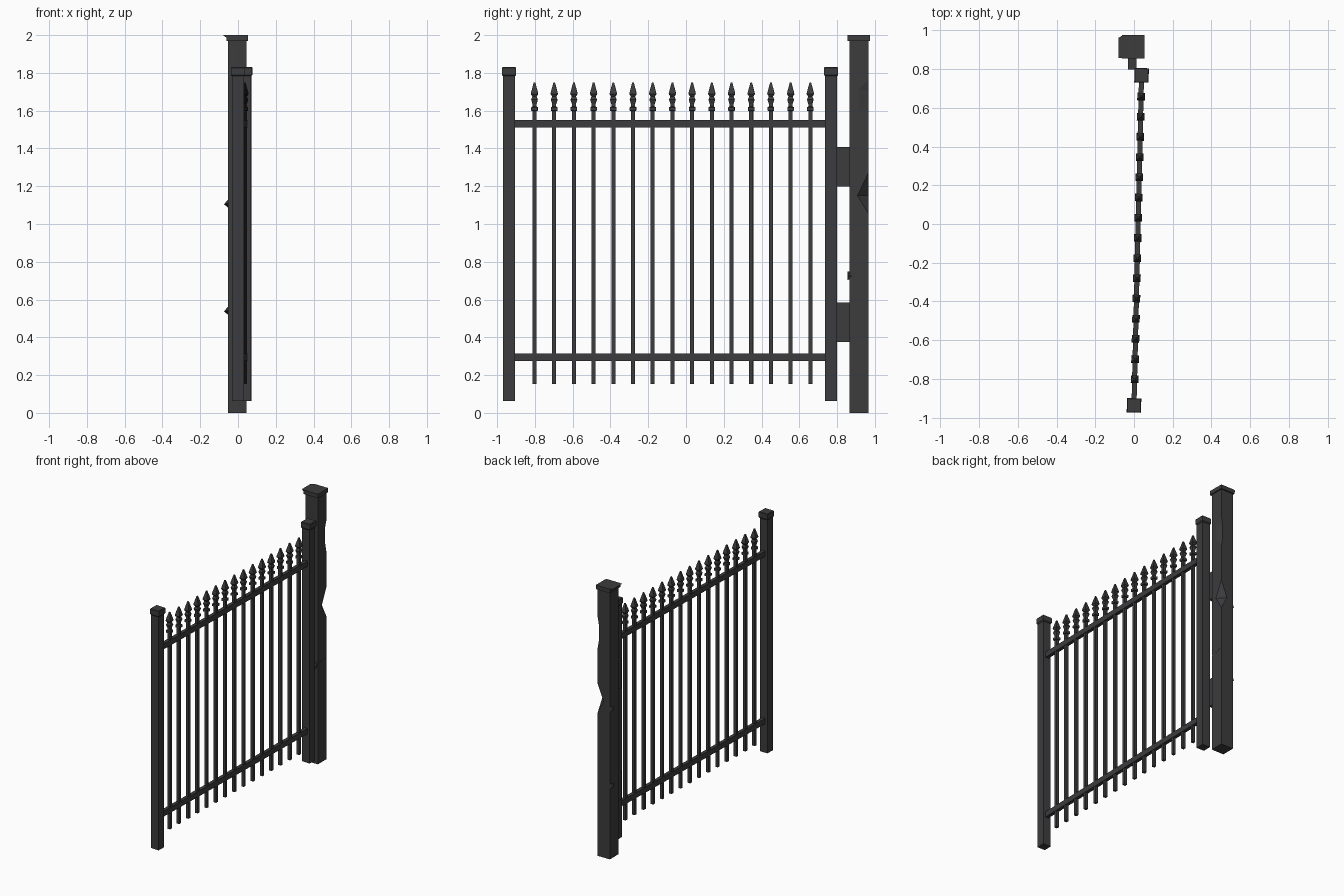
import bpy, bmesh, math
from mathutils import Vector, Matrix

if "Cube" in bpy.data.objects:
    bpy.data.objects.remove(bpy.data.objects["Cube"])

iron = bpy.data.materials.new("dark_iron")
iron.diffuse_color = (0.045, 0.045, 0.048, 1)
iron.use_nodes = True
iron.node_tree.nodes["Principled BSDF"].inputs["Base Color"].default_value = iron.diffuse_color

A = Vector((0.0, -0.937))      # free end of the gate
B = Vector((0.039, 0.768))     # hinge end of the gate
ANGLE = math.atan2(-(B.x - A.x), B.y - A.y)


def finish(name, bm, loc=(0, 0, 0), rot=0.0):
    bmesh.ops.recalc_face_normals(bm, faces=bm.faces)
    mesh = bpy.data.meshes.new(name)
    bm.to_mesh(mesh)
    bm.free()
    ob = bpy.data.objects.new(name, mesh)
    ob.location = loc
    ob.rotation_euler.z = rot
    mesh.materials.append(iron)
    bpy.context.collection.objects.link(ob)
    return ob


def box(name, lo, hi, loc=(0, 0, 0), rot=0.0):
    lo, hi = Vector(lo), Vector(hi)
    bm = bmesh.new()
    bmesh.ops.create_cube(bm, size=1, matrix=Matrix.Translation((lo + hi) / 2)
                          @ Matrix.Diagonal((*(hi - lo), 1)))
    return finish(name, bm, loc, rot)


def square_lathe(name, profile, loc, rot=0.0):
    """Stack of square sections given as (half width, z)."""
    bm = bmesh.new()
    rings = [[bm.verts.new((sx * r, sy * r, z))
              for sx, sy in ((1, 1), (-1, 1), (-1, -1), (1, -1))] for r, z in profile]
    for a, b in zip(rings, rings[1:]):
        for i in range(4):
            j = (i + 1) % 4
            bm.faces.new((a[i], a[j], b[j], b[i]))
    bm.faces.new(rings[0])
    bm.faces.new(rings[-1])
    return finish(name, bm, loc, rot)


def hull(name, points):
    bm = bmesh.new()
    for p in points:
        bm.verts.new(p)
    bmesh.ops.convex_hull(bm, input=bm.verts)
    return finish(name, bm)


# gate end posts with caps
for tag, p in (("free", A), ("hinge", B)):
    square_lathe("gate_post_" + tag, [(0.0315, 0.062), (0.0315, 1.79)], (p.x, p.y, 0), ANGLE)
    square_lathe("gate_cap_" + tag, [(0.0315, 1.783), (0.037, 1.79), (0.037, 1.826), (0.034, 1.83)],
                 (p.x, p.y, 0), ANGLE)

# two rails
length = (B - A).length
for tag, z in (("lower", 0.295), ("upper", 1.53)):
    box("rail_" + tag, (-0.013, 0.02, z - 0.02), (0.013, length - 0.02, z + 0.02),
        (A.x, A.y, 0), ANGLE)

# pickets with spear finials
picket = [(0.0105, 0.152), (0.0105, 1.597), (0.017, 1.6), (0.017, 1.618), (0.0105, 1.622),
          (0.0105, 1.635), (0.0175, 1.658), (0.011, 1.675), (0.0195, 1.688),
          (0.0165, 1.702), (0.004, 1.75)]
for i in range(15):
    y = -0.802 + i * 0.1043
    t = (y - A.y) / (B.y - A.y)
    square_lathe(f"picket_{i + 1}", picket, (A.x + t * (B.x - A.x), y, 0), ANGLE)

# hinge blocks
for tag, z in (("lower", 0.375), ("upper", 1.198)):
    box("hinge_" + tag, (-0.031, 0.797, z), (0.012, 0.87, z + 0.21))

# main support post
X0, X1, Y0, Y1 = -0.054, 0.046, 0.866, 0.965
post = box("main_post", (X0, Y0, 0), (X1, Y1, 1.975))

# broken notches along the post edge
cutters = [
    hull("notch_middle", [(X1 + .05, Y1 + .05, 1.29), (X1 + .05, Y1 + .05, 1.03), (X1 + .001, Y1 - .058, 1.15),
                          (X1 - .05, Y1 + .001, 1.15), (X1 - .028, Y1 - .022, 1.15),
                          (X1, Y1, 1.27), (X1, Y1, 1.055)]),
    hull("notch_upper", [(X1 + .001, Y1 - .052, 1.72), (X1 + .001, Y1 - .052, 1.6), (X1 - .012, Y1 + .001, 1.7),
                         (X1 - .012, Y1 + .001, 1.6), (X1 + .03, Y1 + .03, 1.76),
                         (X1, Y1, 1.765), (X1, Y1, 1.53), (X1 + .03, Y1 + .03, 1.53)]),
    hull("notch_lower", [(X1 + .02, Y0 - .01, 0.745), (X1 + .02, Y0 - .01, 0.705), (X1 + .002, Y1 - .005, 0.75),
                         (X1 - .03, Y0 - .01, 0.735), (X1 - .012, Y0 + .02, 0.735)]),
]
for c in cutters:
    mod = post.modifiers.new(c.name, "BOOLEAN")
    mod.operation = "DIFFERENCE"
    mod.solver = "EXACT"
    mod.object = c
    bpy.context.view_layer.objects.active = post
    bpy.ops.object.modifier_apply(modifier=mod.name)
    bpy.data.objects.remove(c)

# bent metal splinters
hull("splinter_front", [(X1 - .02, Y0 - .011, 0.748), (X1 - .02, Y0 - .011, 0.703), (X1, Y0 + .02, 0.715),
                        (X1 + .001, Y1 - .005, 0.752), (X1 - .03, Y0 + .01, 0.748), (X1, Y0, 0.748)])
for tag, z in (("upper", 1.105), ("lower", 0.538)):
    hull("splinter_" + tag, [(X0 - .02, Y1 - .012, z), (X0 + .002, Y1 - .05, z + .005), (X0 + .002, Y1 - .002, z + .025),
                             (X0 + .002, Y1 - .002, z - .02), (X0 + .015, Y1 - .004, z)])

# main post cap with one bent lip
box("main_cap", (X0 - .008, 0.855, 1.97), (X1 + .008, 0.975, 2.0))
hull("main_cap_lip", [(X0, 0.858, 2.0), (X0, 0.975, 2.0), (-0.08, 0.858, 2.0), (-0.08, 0.962, 2.0),
                      (X0 - .008, 0.858, 1.987), (X0 - .008, 0.972, 1.987)])
